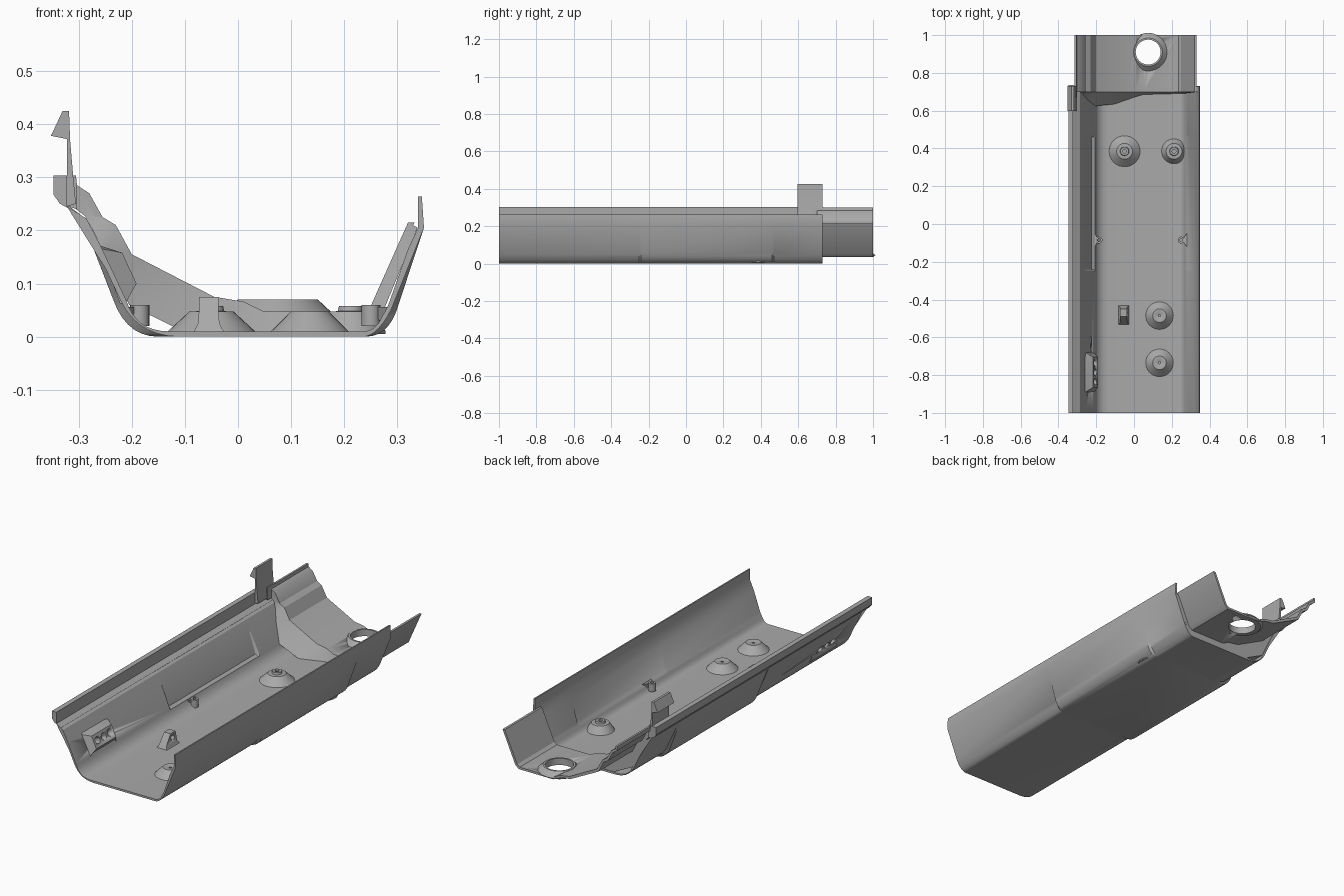
import bpy, bmesh, math
from mathutils import Vector

cube = bpy.data.objects.get("Cube")
if cube:
    bpy.data.objects.remove(cube)

grey = bpy.data.materials.new("plain grey")
grey.use_nodes = True
colour = (0.40, 0.40, 0.40, 1)
grey.diffuse_color = colour
grey.node_tree.nodes["Principled BSDF"].inputs["Base Color"].default_value = colour


def finish(name, bm):
    bmesh.ops.recalc_face_normals(bm, faces=bm.faces)
    mesh = bpy.data.meshes.new(name)
    bm.to_mesh(mesh)
    bm.free()
    mesh.materials.append(grey)
    ob = bpy.data.objects.new(name, mesh)
    bpy.context.collection.objects.link(ob)
    bpy.ops.object.select_all(action='DESELECT')
    ob.select_set(True)
    bpy.context.view_layer.objects.active = ob
    bpy.ops.object.shade_smooth_by_angle(angle=math.radians(28))
    return ob


def loft(name, rings, closed=False):
    """Skin matching rings of points; cap the ends unless closed."""
    bm = bmesh.new()
    rows = [[bm.verts.new(p) for p in ring] for ring in rings]
    pairs = list(zip(rows, rows[1:]))
    if closed:
        pairs.append((rows[-1], rows[0]))
    for a, b in pairs:
        n = len(a)
        for i in range(n):
            j = (i + 1) % n
            bm.faces.new((a[i], a[j], b[j], b[i]))
    if not closed:
        bm.faces.new(rows[0])
        bm.faces.new(rows[-1])
    return finish(name, bm)


def extrude(name, profile, y0, y1):
    return loft(name, [[(x, y, z) for x, z in profile] for y in (y0, y1)])


def lathe(name, profile, x, y, n=32):
    """Spin a closed (radius, height) outline about a vertical axis."""
    turns = [2 * math.pi * i / n for i in range(n)]
    return loft(name, [[(x + r * math.cos(t), y + r * math.sin(t), z)
                        for r, z in profile] for t in turns], closed=True)


def corner(a, c, b, n=7):
    """Rounded corner from a to b, pulled toward c."""
    a, b, c = Vector(a), Vector(b), Vector(c)
    return [tuple(a * (1 - t) ** 2 + c * 2 * t * (1 - t) + b * t * t)
            for t in (i / n for i in range(n + 1))]


def rod(name, centre, axis, radius, length):
    bm = bmesh.new()
    bmesh.ops.create_cone(bm, cap_ends=True, segments=24, radius1=radius,
                          radius2=radius, depth=length)
    turn = Vector((0, 0, 1)).rotation_difference(Vector(axis))
    bm.transform(turn.to_matrix().to_4x4())
    bmesh.ops.translate(bm, verts=bm.verts, vec=centre)
    return finish(name, bm)


def cut(target, cutter):
    mod = target.modifiers.new("cut", 'BOOLEAN')
    mod.operation = 'DIFFERENCE'
    mod.solver = 'EXACT'
    mod.object = cutter
    cutter.hide_render = True
    cutter.hide_viewport = True
    cutter.display_type = 'WIRE'


# Main tray: thin wall, with bulged side pockets along the middle
def tray_profile(bulge):
    if bulge:
        left = corner((-.235, .07), (-.21, 0), (-.15, 0))
        right = corner((.24, 0), (.285, 0), (.302, .06))
        low_right, low_left = (.292, .058), (-.224, .068)
    else:
        left = corner((-.222, .07), (-.19, 0), (-.11, 0))
        right = corner((.235, 0), (.262, 0), (.288, .05))
        low_right, low_left = (.283, .06), (-.211, .07)
    outer = [(-.347, .303), (-.347, .267), (-.335, .25), (-.297, .23)]
    outer += left + right + [(.35, .205), (.346, .264)]
    inner = [(.339, .264), (.339, .205), (.32, .165), low_right, (.277, .048)]
    inner += corner((.272, .04), (.26, .01), (.235, .01))
    inner += corner((-.13, .01), (-.185, .01), (-.205, .055))
    inner += [(-.207, .06), low_left, (-.258, .17), (-.285, .222),
              (-.322, .245), (-.322, .303)]
    return outer + inner


stations = [(-1, 0), (-.25, 0), (-.24, 1), (.46, 1), (.47, 0), (.73, 0)]
tray = loft("main_tray", [[(x, y, z) for x, z in tray_profile(b)]
                          for y, b in stations])

# Rear extension: stepped left wall, raised floor
step = [(-.305, .3), (-.303, .285), (-.28, .27), (-.255, .225), (-.23, .21),
        (-.2, .155), (-.045, .075), (.01, .066), (.05, .047), (.235, .047),
        (.25, .058), (.32, .215)]
under = [(.332, .215), (.26, .052), (.24, .036), (.046, .036), (.005, .055),
         (-.05, .063), (-.208, .143), (-.236, .198), (-.263, .214),
         (-.287, .259), (-.312, .277), (-.315, .3)]
extension = extrude("rear_extension", step + under, .7, 1)

# Sloping bulkhead joining the tray floor to the extension
foot = [(-.315, .25, .7), (-.312, .245, .7), (-.288, .227, .7), (-.273, .2, .69),
        (-.248, .15, .66), (-.205, .06, .625), (-.1, .008, .635), (0, .008, .67),
        (.05, .008, .685), (.235, .008, .69), (.262, .02, .69), (.338, .205, .7)]
bulkhead = loft("bulkhead", [[(x, .7, z), (x, .727, z), (fx, .727, fz), (fx, fy, fz)]
                             for (x, z), (fx, fz, fy) in zip(step, foot)])

# Ringed opening in the extension floor
ring_x, ring_y = .075, .91
cut(extension, rod("opening_cutter", (ring_x, ring_y, .05), (0, 0, 1), .068, .2))
lathe("opening_ring", [(.066, .036), (.066, .07), (.075, .07), (.102, .045),
                       (.09, .036)], ring_x, ring_y, 40)

# Conical floor mounts: two plain at the front, two with collars at the rear
plain = [(.006, .005), (.006, .044), (.012, .047), (.036, .047), (.073, .01), (.073, .005)]
collar = [(.01, .005), (.01, .058), (.022, .058), (.024, .048),
          (.042, .047), (.082, .01), (.082, .005)]
for i, y in enumerate((-.485, -.735)):
    lathe(f"front_mount_{i + 1}", plain, .135, y)
for i, x in enumerate((-.05, .212)):
    outline = [(min(r, .066), z) for r, z in collar] if x > 0 else collar
    lathe(f"rear_mount_{i + 1}", outline, x, .385)

# Tall hooked latch on the left rim
extrude("rim_latch", [(-.352, .378), (-.33, .425), (-.318, .425), (-.316, .37),
                      (-.31, .3), (-.305, .25), (-.322, .245), (-.322, .372)], .597, .73)
extrude("latch_foot", [(-.347, .303), (-.305, .303), (-.303, .285), (-.303, .24),
                       (-.32, .245), (-.347, .267)], .67, .735)

# Socket block on the left wall with three through holes
outer_end = [(-.262, .172), (-.256, .165), (-.212, .062), (-.222, .062)]
inner_end = [(-.262, .172), (-.218, .158), (-.191, .1), (-.222, .062)]
socket = loft("socket_block", [[(x, y, z) for x, z in p] for y, p in
                               ((-.89, outer_end), (-.865, inner_end),
                                (-.705, inner_end), (-.68, outer_end))])
for i, y in enumerate((-.835, -.785, -.735)):
    hole = rod(f"socket_cutter_{i + 1}", (-.222, y, .122), (.906, 0, .423), .017, .2)
    cut(socket, hole)
    cut(tray, hole)

# Flared floor clip: upright post with a rear ramp and cross hole
clip = loft("floor_clip", [
    [(-.055 + sx * w, y, z) for sx, y in ((-1, y0), (1, y0), (1, y1), (-1, y1))]
    for w, y0, y1, z in ((.03, -.535, -.43, .006), (.02, -.525, -.44, .025),
                         (.018, -.5, -.445, .06), (.018, -.49, -.45, .075))])
cut(clip, rod("clip_cutter", (-.055, -.472, .05), (1, 0, 0), .013, .2))

# Small screw lugs beside the wall pockets
for side, x, wall in (("left", -.185, -.208), ("right", .25, .28)):
    lathe(f"{side}_lug", [(.008, .02), (.008, .06), (.018, .06), (.018, .02)], x, -.085, 20)
    loft(f"{side}_lug_gusset", [[(wall, -.085 - h, z), (wall, -.085 + h, z),
                                 (x + (wall - x) * .45, -.085 + k, z),
                                 (x + (wall - x) * .45, -.085 - k, z)]
                                for z, h, k in ((.03, .02, .01), (.056, .035, .015))])
